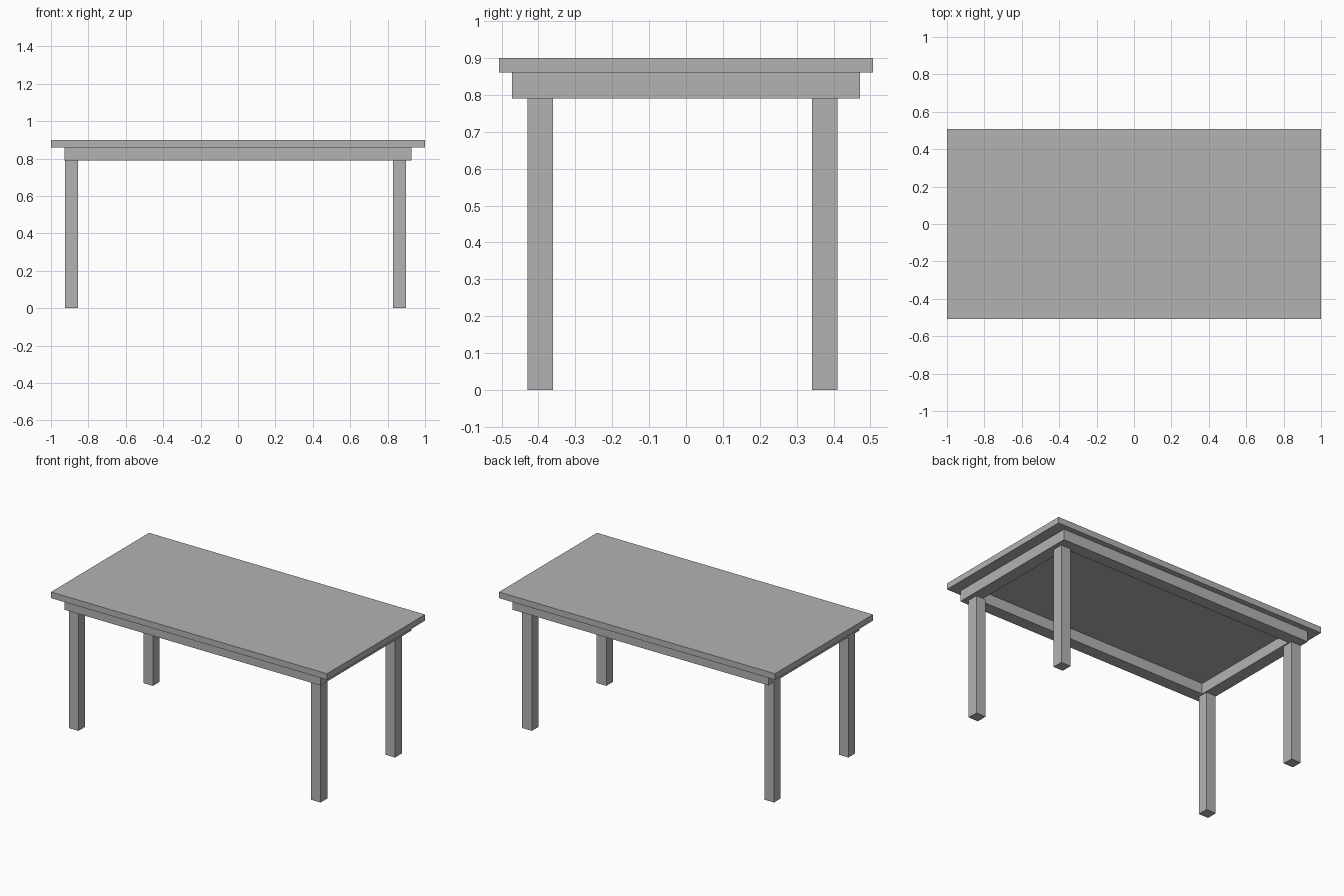
import bpy
import bmesh
from mathutils import Matrix, Vector

cube = bpy.data.objects.get("Cube")
if cube:
    bpy.data.objects.remove(cube, do_unlink=True)

grey = bpy.data.materials.new("plain grey")
grey.use_nodes = True
colour = (0.45, 0.45, 0.45, 1)
grey.diffuse_color = colour
grey.node_tree.nodes["Principled BSDF"].inputs["Base Color"].default_value = colour


def finish(name, bm):
    bmesh.ops.recalc_face_normals(bm, faces=bm.faces)
    mesh = bpy.data.meshes.new(name)
    bm.to_mesh(mesh)
    bm.free()
    mesh.materials.append(grey)
    obj = bpy.data.objects.new(name, mesh)
    bpy.context.collection.objects.link(obj)
    return obj


def box(name, low, high):
    low, high = Vector(low), Vector(high)
    bm = bmesh.new()
    place = Matrix.Translation((low + high) / 2) @ Matrix.Diagonal((*(high - low), 1))
    bmesh.ops.create_cube(bm, size=1, matrix=place)
    return finish(name, bm)


def frame(name, half_x, half_y, wall, bottom, top):
    # Rectangular ring: outer and inner loops bridged at both heights
    bm = bmesh.new()
    corners = [(-1, -1), (1, -1), (1, 1), (-1, 1)]
    loops = [[bm.verts.new((sx * (half_x - inset), sy * (half_y - inset), z))
              for sx, sy in corners]
             for inset, z in ((0, bottom), (0, top), (wall, top), (wall, bottom))]
    for i in range(4):
        a, b = loops[i], loops[(i + 1) % 4]
        for j in range(4):
            k = (j + 1) % 4
            bm.faces.new((a[j], a[k], b[k], b[j]))
    return finish(name, bm)


APRON_BOTTOM, TOP_BOTTOM, HEIGHT = 0.79, 0.86, 0.90
LEG = 0.07

# Table top and the open frame beneath it
box("table_top", (-1, -0.507, TOP_BOTTOM), (1, 0.507, HEIGHT))
frame("apron", 0.928, 0.471, 0.08, APRON_BOTTOM, TOP_BOTTOM)

# Four square legs, set slightly off centre
for side, x in (("right", -0.925), ("left", 0.829)):
    for end, y in (("front", -0.43), ("back", 0.341)):
        box(f"{end}_{side}_leg", (x, y, 0), (x + LEG, y + LEG, APRON_BOTTOM))
